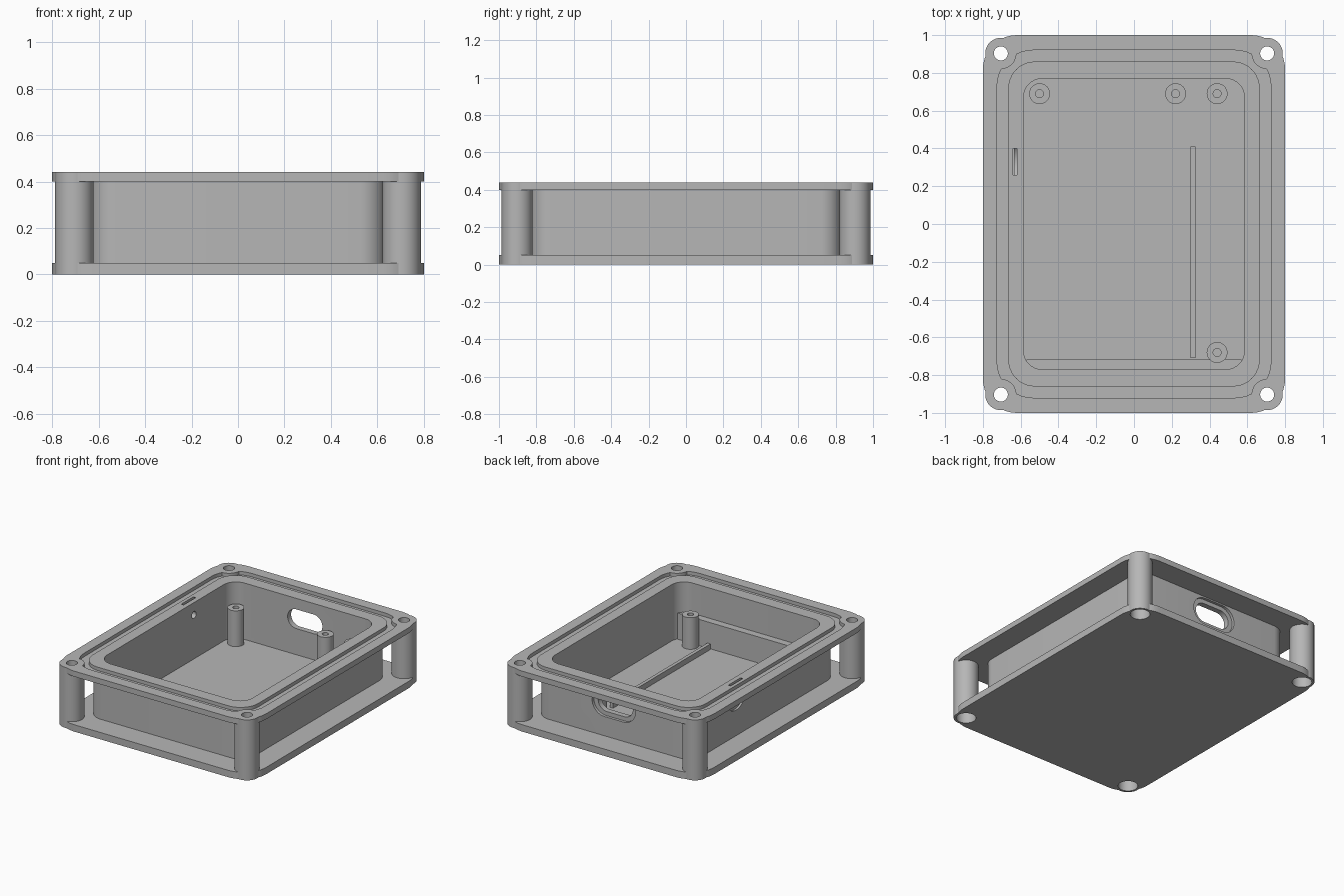
import bpy, bmesh, math
from mathutils import Matrix

if "Cube" in bpy.data.objects:
    bpy.data.objects.remove(bpy.data.objects["Cube"])

grey = bpy.data.materials.new("plain grey")
grey.use_nodes = True
colour = (0.47, 0.47, 0.47, 1)
grey.diffuse_color = colour
grey.node_tree.nodes["Principled BSDF"].inputs["Base Color"].default_value = colour


def outline(hx, hy, r, steps=10):
    """Points of a rounded rectangle, counter-clockwise."""
    points = []
    for quarter, (sx, sy) in enumerate([(1, 1), (-1, 1), (-1, -1), (1, -1)]):
        for i in range(steps + 1):
            a = math.pi / 2 * (quarter + i / steps)
            points.append((sx * (hx - r) + r * math.cos(a),
                           sy * (hy - r) + r * math.sin(a)))
    return points


def solid(name, loops, at=(0, 0, 0), ring=False, turn=None):
    """Bridge rounded loops (hx, hy, r, z); cap both ends or close as a ring."""
    bm = bmesh.new()
    rows = [[bm.verts.new((x, y, z)) for x, y in outline(hx, hy, r)]
            for hx, hy, r, z in loops]
    count = len(rows[0])
    pairs = list(zip(rows, rows[1:]))
    if ring:
        pairs.append((rows[-1], rows[0]))
    else:
        bm.faces.new(rows[0])
        bm.faces.new(rows[-1])
    for a, b in pairs:
        for i in range(count):
            j = (i + 1) % count
            bm.faces.new((a[i], a[j], b[j], b[i]))
    bmesh.ops.remove_doubles(bm, verts=bm.verts, dist=1e-5)
    bmesh.ops.recalc_face_normals(bm, faces=bm.faces)
    if turn:
        bm.transform(turn)
    mesh = bpy.data.meshes.new(name)
    bm.to_mesh(mesh)
    bm.free()
    mesh.materials.append(grey)
    obj = bpy.data.objects.new(name, mesh)
    obj.location = at
    bpy.context.collection.objects.link(obj)
    return obj


def round_loops(*pairs):
    return [(r, r, r, z) for r, z in pairs]


def block(name, x0, x1, y0, y1, z0, z1):
    bm = bmesh.new()
    size = Matrix.Diagonal((x1 - x0, y1 - y0, z1 - z0, 1))
    bmesh.ops.create_cube(bm, size=1, matrix=size)
    mesh = bpy.data.meshes.new(name)
    bm.to_mesh(mesh)
    bm.free()
    mesh.materials.append(grey)
    obj = bpy.data.objects.new(name, mesh)
    obj.location = ((x0 + x1) / 2, (y0 + y1) / 2, (z0 + z1) / 2)
    bpy.context.collection.objects.link(obj)


def smooth(obj):
    bpy.ops.object.select_all(action="DESELECT")
    obj.select_set(True)
    bpy.context.view_layer.objects.active = obj
    bpy.ops.object.shade_smooth_by_angle(angle=math.radians(30))


TOP, FLOOR = 0.44, 0.03
POST_X, POST_Y, POST_R = 0.705, 0.903, 0.0825
corners = [(sx, sy) for sx in (1, -1) for sy in (1, -1)]

# Enclosure: base plate, wall, flange with seal groove, lip and cavity
plate = (0.80, 1.0, 0.18)
wall = (0.635, 0.83, 0.11)
groove = (0.725, 0.92, 0.19)
lip = (0.665, 0.86, 0.14)
cavity = (0.585, 0.77, 0.10)
section = [(plate, 0), (plate, 0.05), (wall, 0.05), (wall, 0.40),
           (plate, 0.40), (plate, TOP), (groove, TOP), (groove, 0.415),
           (lip, 0.415), (lip, TOP), (cavity, TOP), (cavity, FLOOR)]
enclosure = solid("enclosure", [(*shape, z) for shape, z in section])

# Cutters for the posts, the cable slot and the side button
to_y = Matrix.Rotation(math.radians(90), 4, "X")
to_x = Matrix.Rotation(math.radians(90), 4, "Y")
cutters = [solid("post_cutter", round_loops((POST_R - 0.0005, -0.1), (POST_R - 0.0005, 0.6)),
                 (sx * POST_X, sy * POST_Y, 0)) for sx, sy in corners]
cutters += [
    solid("slot_cutter", [(0.14, 0.07, 0.0699, -0.1), (0.14, 0.07, 0.0699, 0.1)],
          (0, 0.80, 0.29), turn=to_y),
    solid("slot_recess_cutter", [(0.175, 0.10, 0.0999, -0.03), (0.175, 0.10, 0.0999, 0.03)],
          (0, 0.84, 0.29), turn=to_y),
    solid("button_cutter", round_loops((0.025, -0.06), (0.025, 0.06)),
          (-0.61, 0.33, 0.35), turn=to_x),
    solid("button_recess_cutter", round_loops((0.114, -0.01), (0.114, 0.01)),
          (-0.63, 0.33, 0.35), turn=to_x),
]
bpy.context.view_layer.objects.active = enclosure
for cutter in cutters:
    cutter.hide_render = True
    cut = enclosure.modifiers.new("cut", "BOOLEAN")
    cut.operation = "DIFFERENCE"
    cut.solver = "EXACT"
    cut.object = cutter
    bpy.ops.object.modifier_apply(modifier=cut.name)
    bpy.data.objects.remove(cutter)
smooth(enclosure)

# Hollow corner posts, wide bore below and screw hole above
for sx, sy in corners:
    name = ("back" if sy > 0 else "front") + ("_left" if sx > 0 else "_right") + "_post"
    smooth(solid(name, round_loops((POST_R, 0), (POST_R, TOP), (0.037, TOP),
                                   (0.037, 0.30), (0.066, 0.30), (0.066, 0)),
                 (sx * POST_X, sy * POST_Y, 0), ring=True))

# Circuit board standoffs with blind screw holes
for i, (x, y, top) in enumerate([(-0.50, 0.69, 0.29), (0.22, 0.69, 0.29),
                                 (0.44, 0.69, 0.29), (0.44, -0.68, 0.26)]):
    smooth(solid(f"standoff_{i + 1}",
                 round_loops((0.055, FLOOR - 0.01), (0.055, top), (0.021, top), (0.021, 0.12)),
                 (x, y, 0)))

# Floor divider and front ledge
block("floor_divider", 0.30, 0.325, -0.71, 0.41, FLOOR - 0.01, 0.07)
block("front_ledge", -0.57, 0.57, -0.79, -0.717, FLOOR - 0.01, 0.22)
